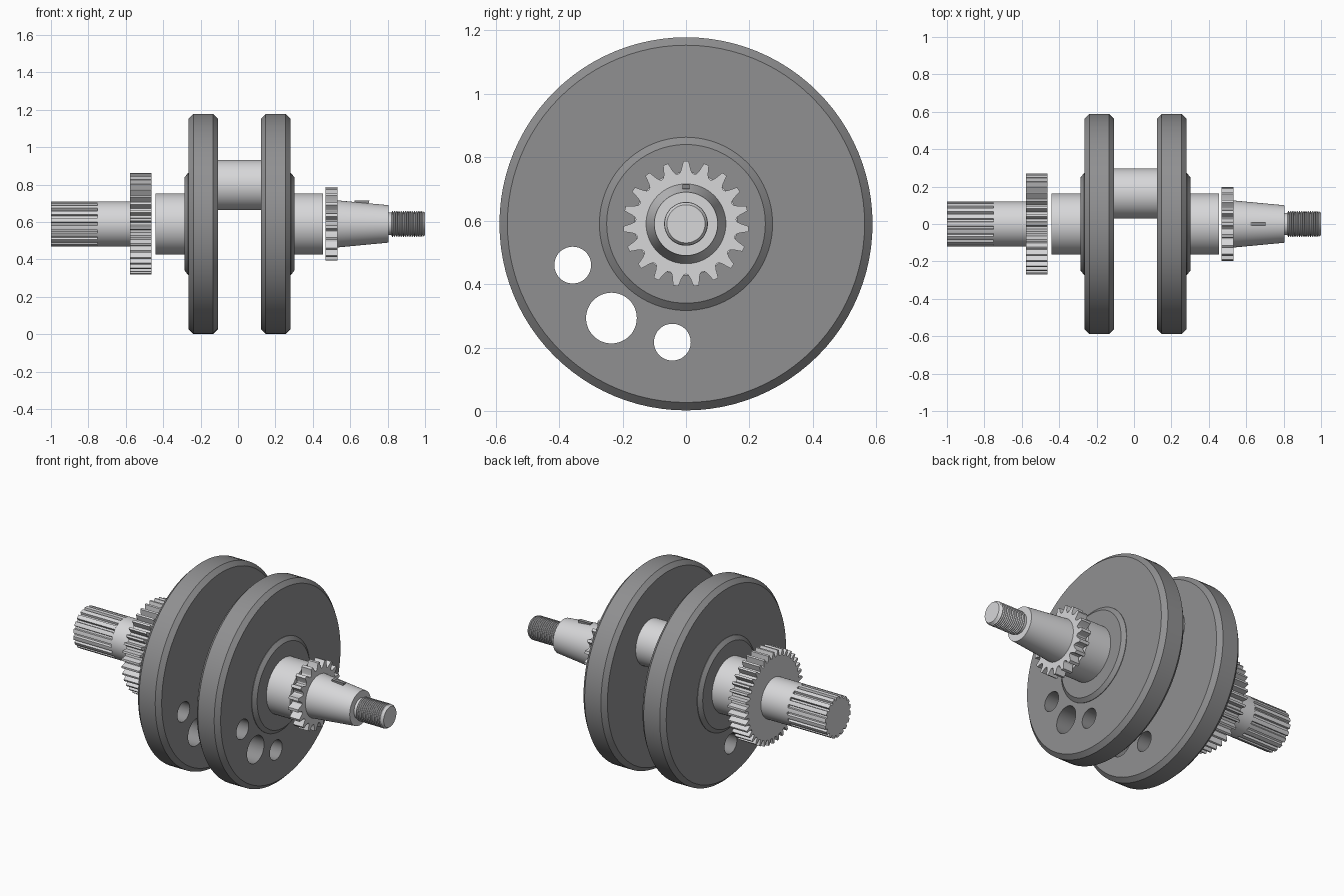
import bpy, bmesh, math
from mathutils import Vector

if "Cube" in bpy.data.objects:
    bpy.data.objects.remove(bpy.data.objects["Cube"])

CZ = 0.59  # shaft axis height


def material(name, v):
    m = bpy.data.materials.new(name)
    m.diffuse_color = (v, v, v * 1.02, 1)
    m.use_nodes = True
    m.node_tree.nodes["Principled BSDF"].inputs["Base Color"].default_value = m.diffuse_color
    return m


LIGHT = material("polished steel", 0.68)
DARK = material("grey steel", 0.28)


def finish(name, bm, mat):
    bmesh.ops.recalc_face_normals(bm, faces=bm.faces)
    me = bpy.data.meshes.new(name)
    bm.to_mesh(me)
    bm.free()
    me.materials.append(mat)
    ob = bpy.data.objects.new(name, me)
    bpy.context.collection.objects.link(ob)
    return ob


def smooth(ob):
    bpy.ops.object.select_all(action='DESELECT')
    ob.select_set(True)
    bpy.context.view_layer.objects.active = ob
    bpy.ops.object.shade_smooth_by_angle(angle=math.radians(30))


def loft(name, rings, mat):
    """Skin a list of closed rings and cap both ends."""
    bm = bmesh.new()
    vs = [[bm.verts.new(p) for p in ring] for ring in rings]
    n = len(vs[0])
    for a, b in zip(vs, vs[1:]):
        for i in range(n):
            j = (i + 1) % n
            bm.faces.new((a[i], a[j], b[j], b[i]))
    bm.faces.new(vs[0])
    bm.faces.new(vs[-1])
    return finish(name, bm, mat)


def lathe(name, profile, mat, seg=72, y=0.0, z=CZ):
    """Turn (x, radius) points about a line parallel to x."""
    ang = [2 * math.pi * i / seg for i in range(seg)]
    return loft(name, [[(x, y + r * math.sin(a), z + r * math.cos(a)) for a in ang]
                       for x, r in profile], mat)


def toothed(name, x0, x1, teeth, tooth, mat):
    """Extrude a toothed outline; tooth = (fraction of pitch, radius) points."""
    outline = [(2 * math.pi * (i + f) / teeth, r) for i in range(teeth) for f, r in tooth]
    return loft(name, [[(x, r * math.sin(a), CZ + r * math.cos(a)) for a, r in outline]
                       for x in (x0, x1)], mat)


# Holes through both flywheels
cutters = []
for y, z, r in ((-0.235, 0.293, 0.08), (-0.357, 0.46, 0.058), (-0.043, 0.217, 0.058)):
    c = lathe("hole_cutter", [(-0.6, r), (0.6, r)], DARK, 48, y, z)
    c.hide_render = True
    cutters.append(c)

# Flywheels with raised hub; s is the outward side
for side, s, xi, xo in (("left", -1, -0.108, -0.264), ("right", 1, 0.123, 0.28)):
    R, c = 0.588, 0.025
    w = lathe(side + "_flywheel", [
        (xi, R - c), (xi + s * c, R), (xo - s * c, R), (xo, R - c),
        (xo, 0.273), (xo + s * 0.003, 0.273), (xo + s * 0.021, 0.25)], DARK, 96)
    for cut in cutters:
        mod = w.modifiers.new("hole", 'BOOLEAN')
        mod.object = cut
        mod.solver = 'EXACT'
    bpy.context.view_layer.update()
    ev = w.evaluated_get(bpy.context.evaluated_depsgraph_get())
    me = bpy.data.meshes.new_from_object(ev)
    w.modifiers.clear()
    w.data = me
    smooth(w)
for cut in cutters:
    bpy.data.objects.remove(cut)

# Crank pin and main journals
smooth(lathe("crank_pin", [(-0.12, 0.134), (0.135, 0.134)], LIGHT, y=0.163, z=0.798))
smooth(lathe("left_journal", [(-0.44, 0.163), (-0.27, 0.163)], LIGHT))
smooth(lathe("right_journal", [(0.29, 0.163), (0.455, 0.163)], LIGHT))

# Left end: drive gear, shaft and splines
smooth(toothed("drive_gear", -0.577, -0.462, 38,
               [(-0.32, 0.237), (-0.24, 0.25), (-0.13, 0.271), (0.13, 0.271),
                (0.24, 0.25), (0.32, 0.237)], LIGHT))
smooth(lathe("left_shaft", [(-0.75, 0.12), (-0.47, 0.12)], LIGHT))
smooth(toothed("splines", -1.0, -0.75, 18,
               [(-0.36, 0.106), (-0.28, 0.12), (0, 0.1205), (0.28, 0.12), (0.36, 0.106)], LIGHT))

# Right end: small sprocket, taper and threaded stud
smooth(toothed("timing_sprocket", 0.468, 0.532, 19,
               [(-0.5, 0.158), (-0.36, 0.162), (-0.26, 0.172), (-0.13, 0.198), (0.13, 0.198),
                (0.26, 0.172), (0.36, 0.162)], LIGHT))
smooth(lathe("taper", [(0.53, 0.126), (0.805, 0.1)], LIGHT))
thread = [(0.80, 0.06), (0.82, 0.06)]
N = 14
for i in range(N):
    x = 0.82 + 0.165 * i / N
    thread += [(x + 0.004, 0.069), (x + 0.0075, 0.069), (x + 0.0118, 0.06)]
smooth(lathe("threaded_stud", thread + [(0.988, 0.068), (1.0, 0.06)], LIGHT, 48))

# Half-moon key set into the taper
key = [(0.622 + 0.04 + 0.04 * math.cos(a), 0.714 - 0.035 * math.sin(a))
       for a in [math.pi * i / 10 for i in range(11)]]
loft("key", [[(x, y, z) for x, z in key] for y in (-0.011, 0.011)], DARK)
